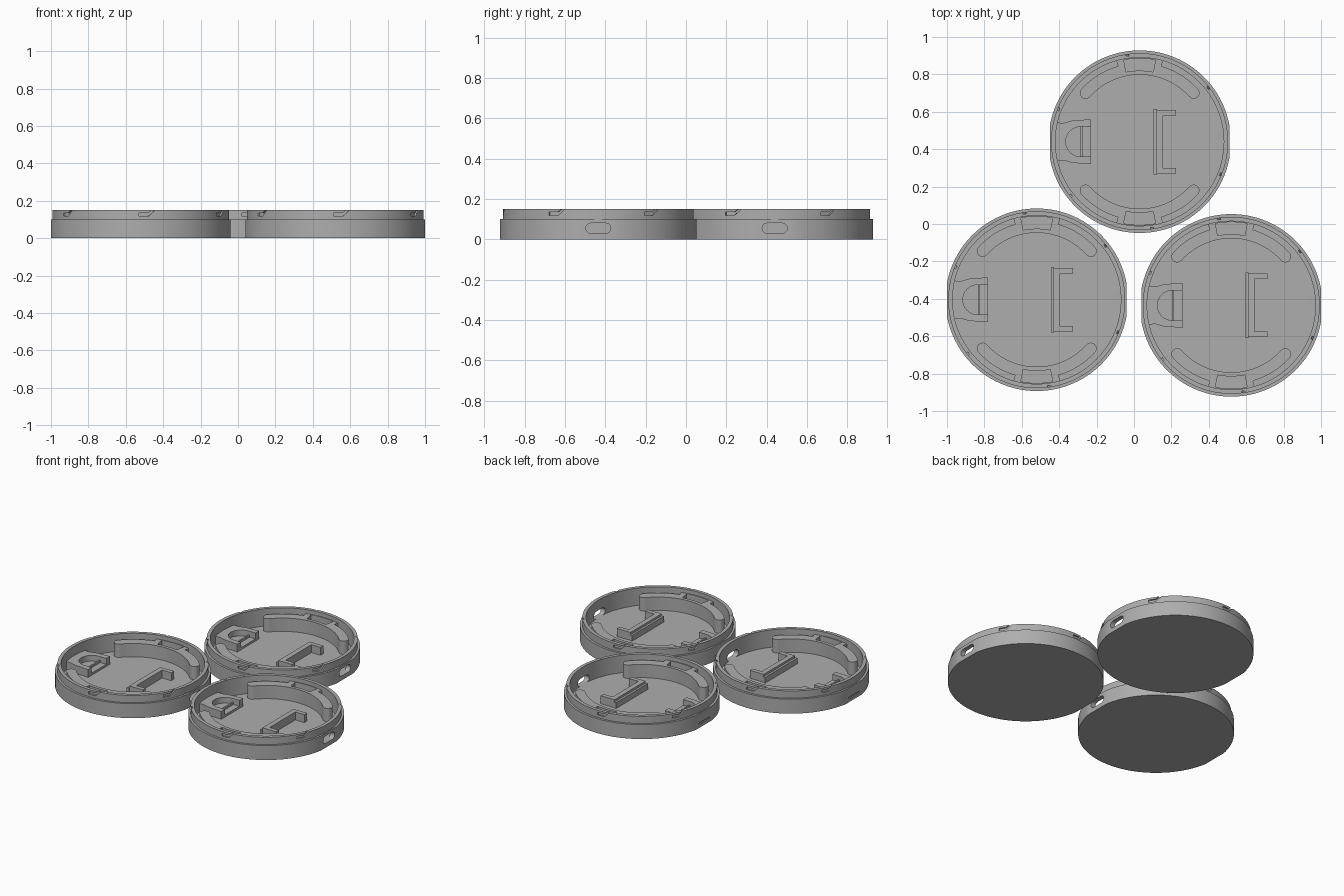
import bpy, bmesh, math
from math import cos, sin, radians as rad

if "Cube" in bpy.data.objects:
    bpy.data.objects.remove(bpy.data.objects["Cube"])

gray = bpy.data.materials.new("plain gray")
gray.diffuse_color = (0.42, 0.42, 0.42, 1)
gray.use_nodes = True
gray.node_tree.nodes["Principled BSDF"].inputs["Base Color"].default_value = gray.diffuse_color

FLOOR, LEDGE, TOP = 0.03, 0.10, 0.15
R_BODY, R_LIP, R_IN, FLAT = 0.488, 0.473, 0.45, 0.48


def arc(r, a0, a1, n=24, c=(0, 0)):
    return [(c[0] + r * cos(rad(a0 + (a1 - a0) * i / n)),
             c[1] + r * sin(rad(a0 + (a1 - a0) * i / n))) for i in range(n + 1)]


def circle(r, n=128):
    return arc(r, 0, 360, n)[:-1]


def prism(name, outline, z0, z1, to3d=lambda u, v, w: (u, v, w)):
    """Extrude a closed outline from z0 to z1, optionally remapped in space."""
    bm = bmesh.new()
    rings = [[bm.verts.new(to3d(u, v, z)) for u, v in outline] for z in (z0, z1)]
    n = len(outline)
    bm.faces.new(rings[0])
    bm.faces.new(rings[1])
    for i in range(n):
        j = (i + 1) % n
        bm.faces.new((rings[0][i], rings[0][j], rings[1][j], rings[1][i]))
    bmesh.ops.recalc_face_normals(bm, faces=bm.faces)
    me = bpy.data.meshes.new(name)
    bm.to_mesh(me)
    bm.free()
    me.materials.append(gray)
    ob = bpy.data.objects.new(name, me)
    bpy.context.collection.objects.link(ob)
    return ob


def combine(ob, others, op):
    """Apply a boolean with each helper, then drop the helper."""
    for o in others:
        m = ob.modifiers.new("bool", 'BOOLEAN')
        m.operation, m.solver, m.object = op, 'EXACT', o
        dg = bpy.context.evaluated_depsgraph_get()
        me = bpy.data.meshes.new_from_object(ob.evaluated_get(dg))
        ob.modifiers.clear()
        ob.data = me
        bpy.data.objects.remove(o)
    return ob


def rect(x0, y0, x1, y1):
    return [(x0, y0), (x1, y0), (x1, y1), (x0, y1)]


# Shell: body with two side flats, narrower lip, round cavity
a = math.degrees(math.acos(FLAT / R_BODY))
shell = prism("tray_shell", arc(R_BODY, a, 180 - a, 60) + arc(R_BODY, 180 + a, 360 - a, 60), 0, LEDGE)
combine(shell, [prism("lip", circle(R_LIP), 0.05, TOP)], 'UNION')
cuts = [prism("cavity", circle(R_IN), FLOOR, 0.3)]

# Rounded port opening on the right, thin slit on the left
port = arc(0.025, -90, 90, 10, (0.037, 0.055)) + arc(0.025, 90, 270, 10, (-0.037, 0.055))
cuts.append(prism("port", port, 0.40, 0.6, lambda u, v, w: (w, u, v)))
cuts.append(prism("slit", rect(-0.06, 0.022, 0.06, 0.034), -0.6, -0.472, lambda u, v, w: (w, u, v)))

# Six twist-lock grooves around the lip: sloped entry and flat run
groove = [(-10, 0.118), (-4, 0.118), (0.5, 0.152), (-1.5, 0.152), (-4, 0.136), (-10, 0.136)]
for k in range(6):
    base = 39 + 60 * k
    cuts.append(prism("groove", groove, R_LIP - 0.01, 0.5,
                      lambda u, v, w, b=base: (w * cos(rad(b + u)), w * sin(rad(b + u)), v)))
combine(shell, cuts, 'DIFFERENCE')


# Curved supports with round ends, tied to the wall around a central pocket
def support(side):
    rc, hw = 0.389, 0.031
    band = (arc(rc + hw, 42, 138, 40)
            + arc(hw, 138, 318, 10, (rc * cos(rad(138)), rc * sin(rad(138))))[1:]
            + arc(rc - hw, 138, 42, 40)[1:]
            + arc(hw, 222, 402, 10, (rc * cos(rad(42)), rc * sin(rad(42))))[1:-1])
    ob = prism("curved_support", [(x, y * side) for x, y in band], 0.025, 0.122)
    web = [(x, y * side) for x, y in arc(0.455, 74, 106) + arc(0.40, 106, 74)]
    pocket = [(x, y * side) for x, y in arc(0.445, 79, 101) + arc(0.38, 101, 79)]
    combine(ob, [prism("web", web, 0.025, 0.122)], 'UNION')
    return combine(ob, [prism("pocket", pocket, 0.06, 0.2)], 'DIFFERENCE')


parts = [shell, support(1), support(-1)]

# Connector block against the left wall with a D-shaped recess
block = ([(-0.26, -0.12), (-0.26, 0.12), (-0.36, 0.113), (-0.405, 0.10)]
         + arc(0.455, 167, 193, 12)[0:] + [(-0.405, -0.10), (-0.36, -0.113)])
holder = prism("connector_block", block, 0.025, 0.085)
dee = arc(0.08, 90, 270, 16, (-0.315, 0)) + [(-0.2, -0.08), (-0.2, 0.08)]
combine(holder, [prism("recess", dee, 0.045, 0.2)], 'DIFFERENCE')
parts += [holder, prism("connector_stop", rect(-0.315, -0.08, -0.305, 0.08), 0.04, 0.06)]

# C-shaped board bracket with a low step along its back
c_shape = [(0.09, -0.17), (0.195, -0.17), (0.195, -0.14), (0.125, -0.14),
           (0.125, 0.14), (0.195, 0.14), (0.195, 0.17), (0.09, 0.17)]
parts += [prism("board_bracket", c_shape, 0.025, 0.085),
          prism("bracket_step", rect(0.075, -0.175, 0.092, 0.175), 0.025, 0.07)]

# Smooth the round walls, then repeat the tray three times
for p in parts:
    bpy.ops.object.select_all(action='DESELECT')
    p.select_set(True)
    bpy.context.view_layer.objects.active = p
    bpy.ops.object.shade_smooth_by_angle(angle=rad(25))
for p in parts:
    for x, y in ((-0.52, -0.405), (0.52, -0.435)):
        q = p.copy()
        q.location = (x, y, 0)
        bpy.context.collection.objects.link(q)
    p.location = (0.03, 0.44, 0)
